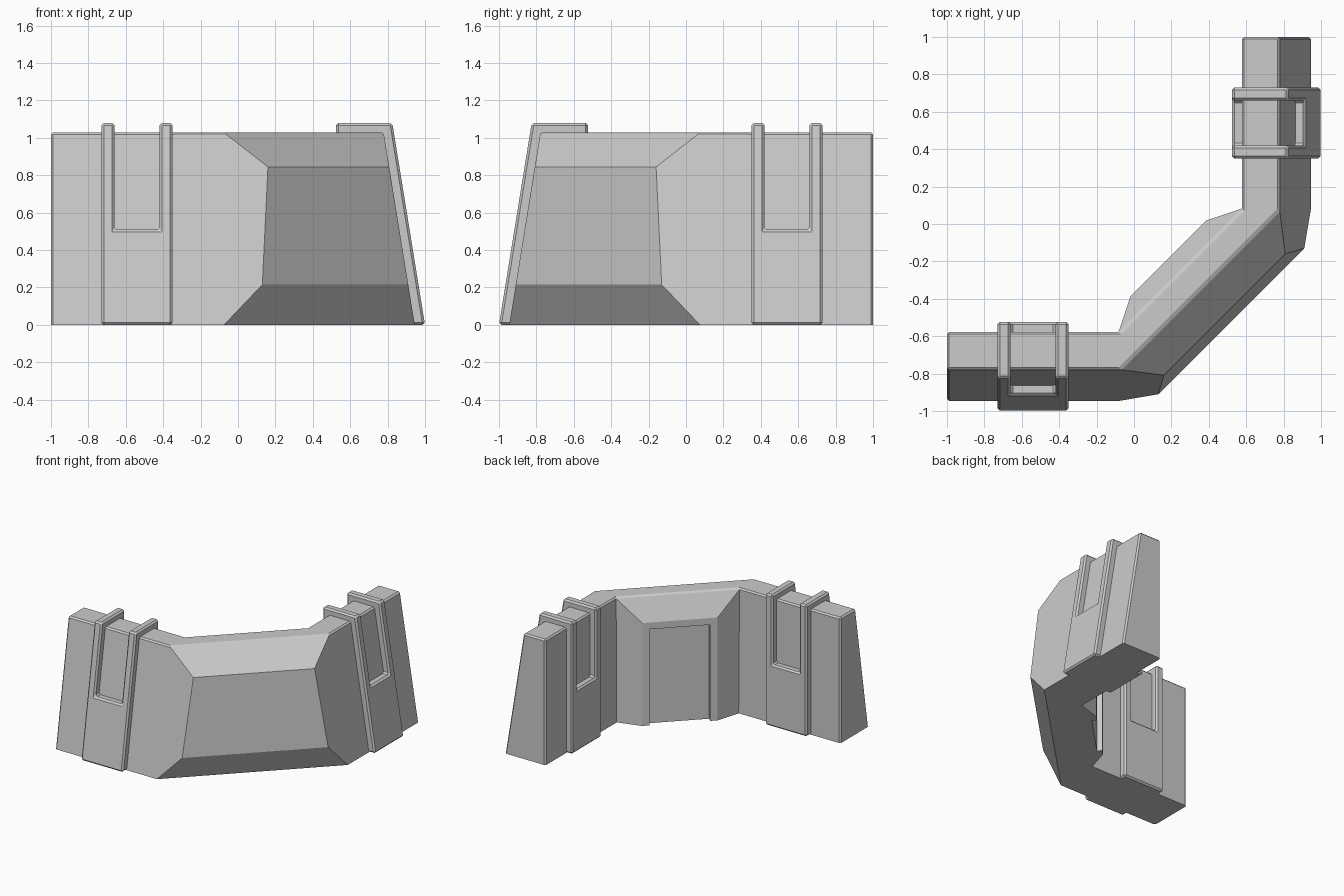
import bpy, bmesh
from mathutils import Vector

if "Cube" in bpy.data.objects:
    bpy.data.objects.remove(bpy.data.objects["Cube"])

H = 1.03            # wall height
SLOPE = 0.162       # outward lean of the outer face


def lean(base, z):
    return -base + SLOPE * z


def mirror(p):
    # reflection across the diagonal that joins the two arms
    return (-p[1], -p[0], p[2])


def finish(name, bm):
    bmesh.ops.recalc_face_normals(bm, faces=bm.faces)
    me = bpy.data.meshes.new(name)
    bm.to_mesh(me)
    bm.free()
    ob = bpy.data.objects.new(name, me)
    bpy.context.collection.objects.link(ob)
    return ob


# Corner wall: named points of one half, a trailing "m" marks the mirrored half
half = {}
for tag, x in (("A", -1.0), ("B", -0.075)):          # arm end, arm/corner joint
    half[tag + "ob"] = (x, lean(0.945, 0), 0)
    half[tag + "ot"] = (x, lean(0.945, H), H)
    half[tag + "it"] = (x, -0.577, H)
    half[tag + "ib"] = (x, -0.577, 0)
half["Lo"] = (0.13, lean(0.945, 0.215), 0.215)       # outer corner panel
half["Up"] = (0.16, lean(0.945, 0.845), 0.845)
half["It"] = (-0.018, -0.385, 0.845)                 # inner corner panel
half["Ib"] = (-0.018, -0.385, 0)
half["Rb"] = (0.022, -0.345, 0)                      # inner recess rim
half["Rt"] = (0.022, -0.345, 0.79)
half["Db"] = (0.05, -0.373, 0)                       # inner recess depth
half["Dt"] = (0.05, -0.373, 0.79)

bm = bmesh.new()
v = {}
for k, p in half.items():
    v[k] = bm.verts.new(p)
    v[k + "m"] = bm.verts.new(mirror(p))

half_faces = [
    "Aob Aot Ait Aib",            # end
    "Aot Bot Bit Ait",            # top
    "Ait Bit Bib Aib",            # inner side
    "Aob Bob Bot Aot",            # outer side
    "Bob Lo Up Bot",              # outer panel cheek
    "Bit It Ib Bib",              # inner panel cheek
    "Rb Rt Dt Db",                # recess cheek
]
whole_faces = [
    "Bot Botm Bitm Bit",
    "Bot Botm Upm Up", "Up Upm Lom Lo", "Lo Lom Bobm Bob",
    "Bit Bitm Itm It",
    "It Itm Ibm Rbm Rtm Rt Rb Ib",
    "Rt Rtm Dtm Dt", "Dt Dtm Dbm Db",
    "Aob Bob Bobm Aobm Aibm Bibm Ibm Rbm Dbm Db Rb Ib Bib Aib",
]
for f in half_faces:
    bm.faces.new([v[k] for k in f.split()])
    bm.faces.new([v[k + "m"] for k in f.split()])
for f in whole_faces:
    bm.faces.new([v[k] for k in f.split()])
bmesh.ops.recalc_face_normals(bm, faces=bm.faces)

# narrow chamfer on the top rim and the arm ends
rim = []
for e in bm.edges:
    a, b = (w.co for w in e.verts)
    mid = (a + b) / 2
    top = mid.z > H - 0.001
    end = (mid.x < -0.999 or mid.y > 0.999) and mid.z > 0.01
    if (top or end) and e.calc_face_angle(0) > 0.2:
        rim.append(e)
bmesh.ops.bevel(bm, geom=rim, offset=0.012, segments=1, profile=0.5, affect='EDGES')
finish("corner_wall", bm)


# Clamps: U-shaped outline seen from the front, straddling each arm
def clamp(name, flip):
    x0, x1, x2, x3, top, sill = -0.73, -0.66, -0.42, -0.35, 1.08, 0.51
    outline = [(x0, 0), (x3, 0), (x3, top), (x2, top),
               (x2, sill), (x1, sill), (x1, top), (x0, top)]
    bm = bmesh.new()
    rows = []
    for y in (lambda z: lean(1.0, z), lambda z: -0.523):
        pts = [(x, y(z), z) for x, z in outline]
        rows.append([bm.verts.new(mirror(p) if flip else p) for p in pts])
    front, back = rows
    bm.faces.new(front)
    bm.faces.new(back[::-1])
    for i in range(len(outline)):
        j = (i + 1) % len(outline)
        bm.faces.new((front[i], front[j], back[j], back[i]))
    ob = finish(name, bm)
    bev = ob.modifiers.new("chamfer", 'BEVEL')
    bev.width = 0.013
    bev.segments = 1
    bev.limit_method = 'ANGLE'


clamp("left_clamp", False)
clamp("right_clamp", True)
